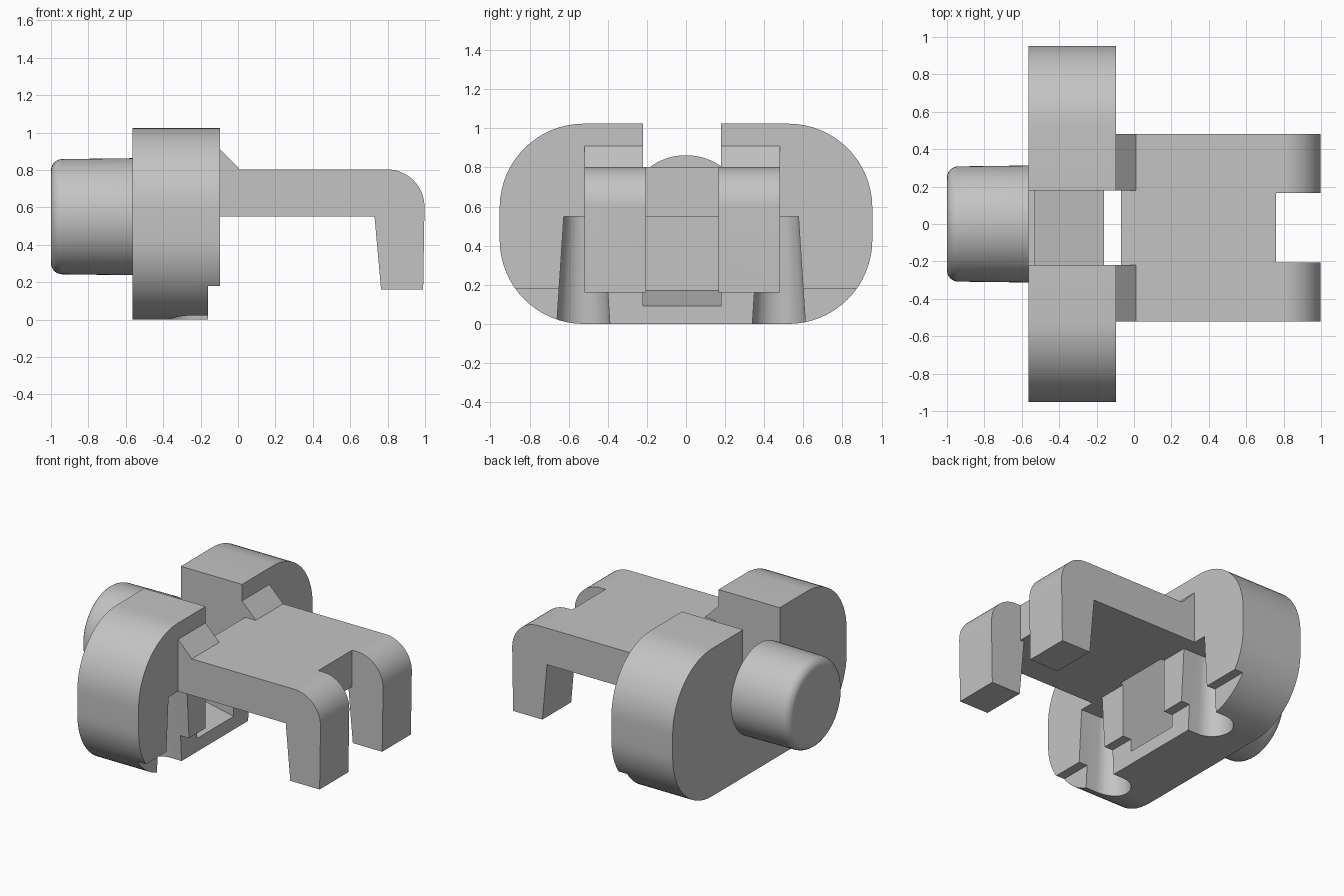
import bpy, bmesh
from math import sin, cos, pi, radians
from mathutils import Vector

default = bpy.data.objects.get("Cube")
if default:
    bpy.data.objects.remove(default)

grey = bpy.data.materials.new("plain grey")
grey.diffuse_color = (0.55, 0.55, 0.55, 1)
grey.use_nodes = True
grey.node_tree.nodes["Principled BSDF"].inputs["Base Color"].default_value = (0.55, 0.55, 0.55, 1)


def arc(cx, cy, r, start, end, n=16):
    """Points along an arc, angles in degrees."""
    angles = [radians(start + (end - start) * i / n) for i in range(n + 1)]
    return [(cx + r * cos(a), cy + r * sin(a)) for a in angles]


def loft(name, rings):
    """Closed solid through matching rings of points."""
    bm = bmesh.new()
    loops = [[bm.verts.new(p) for p in ring] for ring in rings]
    n = len(loops[0])
    for low, high in zip(loops, loops[1:]):
        for i in range(n):
            j = (i + 1) % n
            bm.faces.new((low[i], low[j], high[j], high[i]))
    bm.faces.new(loops[0])
    bm.faces.new(loops[-1])
    bmesh.ops.recalc_face_normals(bm, faces=bm.faces[:])
    mesh = bpy.data.meshes.new(name)
    bm.to_mesh(mesh)
    bm.free()
    mesh.materials.append(grey)
    obj = bpy.data.objects.new(name, mesh)
    bpy.context.collection.objects.link(obj)
    return obj


def along_x(name, profile, x0, x1):
    return loft(name, [[(x, y, z) for y, z in profile] for x in (x0, x1)])


def along_y(name, profile, y0, y1):
    return loft(name, [[(x, y, z) for x, z in profile] for y in (y0, y1)])


def combine(target, tool, operation):
    """Apply a boolean and discard the tool."""
    mod = target.modifiers.new("join", "BOOLEAN")
    mod.operation = operation
    mod.solver = "EXACT"
    mod.object = tool
    bpy.context.view_layer.update()
    bpy.context.view_layer.objects.active = target
    bpy.ops.object.modifier_apply(modifier=mod.name)
    bpy.data.objects.remove(tool)


def rect(a0, a1, b0, b1):
    return [(a0, b0), (a1, b0), (a1, b1), (a0, b1)]


MID = -0.02             # centre line of the arm and slot
SLOT = (-0.22, 0.18)    # slot width
BACK, FRONT = -0.565, -0.095

# Body: a rounded slab
w, h, r = 0.953, 1.024, 0.43
outline = (arc(w - r, r, r, -90, 0) + arc(w - r, h - r, r, 0, 90)
           + arc(r - w, h - r, r, 90, 180) + arc(r - w, r, r, 180, 270))
body = along_x("connector_body", outline, BACK, FRONT)

# Step along the lower front of the body
combine(body, along_y("step_cutter", rect(-0.16, 0.3, -0.2, 0.18), -1.2, 1.2), "DIFFERENCE")

# Two tapered round-backed grooves under the arm
for side in (-1, 1):
    cy = MID - 0.005 + side * 0.5
    rings = []
    for z, rad in ((-0.05, 0.139), (0.55, 0.1)):
        d = [(0.1, cy + rad)] + arc(-0.24, cy, rad, 90, 270) + [(0.1, cy - rad)]
        rings.append([(x, y, z) for x, y in d])
    combine(body, loft("groove_cutter", rings), "DIFFERENCE")

# Arm with rounded end, hooked leg and sloped gusset
side_profile = ([(-0.2, 0.55), (0.73, 0.55), (0.765, 0.16), (0.99, 0.16)]
                + arc(0.797, 0.603, 0.2, 0, 90)
                + [(0.01, 0.803), (FRONT, 0.91), (-0.2, 0.91)])
arm = along_y("arm", side_profile, -0.52, 0.48)

# Gap that splits the hook into two legs
combine(arm, along_y("leg_gap_cutter", rect(0.76, 1.3, 0, 1.2), -0.205, 0.165), "DIFFERENCE")
combine(arm, along_y("leg_gap_cutter", rect(0.6, 1.3, 0, 0.55), -0.205, 0.165), "DIFFERENCE")
# Gap between the gussets
combine(arm, along_y("gusset_gap_cutter", rect(-0.4, 0.1, 0.803, 1.2), *SLOT), "DIFFERENCE")
combine(body, arm, "UNION")

# Round peg on the back, with a softened rim
edge = 0.06
peg_profile = [(BACK + 0.02, 0.313)] + [
    (-1 + edge - edge * sin(radians(a)), 0.308 - edge + edge * cos(radians(a)))
    for a in range(0, 91, 15)]
steps = 64
peg = loft("peg", [[(x, rad * cos(2 * pi * i / steps), 0.55 + rad * sin(2 * pi * i / steps))
                    for i in range(steps)] for x, rad in peg_profile])
combine(body, peg, "UNION")

# Open slot through the body with a sloping floor and a thin back wall
slot_profile = [(-0.53, 0.17), (-0.16, 0.092), (-0.07, 0.073), (-0.07, 1.2),
                (BACK, 1.2), (BACK, 0.55), (-0.53, 0.55)]
combine(body, along_y("slot_cutter", slot_profile, *SLOT), "DIFFERENCE")

# Smooth the curves and keep the corners sharp
bpy.ops.object.select_all(action="DESELECT")
body.select_set(True)
bpy.context.view_layer.objects.active = body
bpy.ops.object.shade_smooth_by_angle(angle=radians(30))
